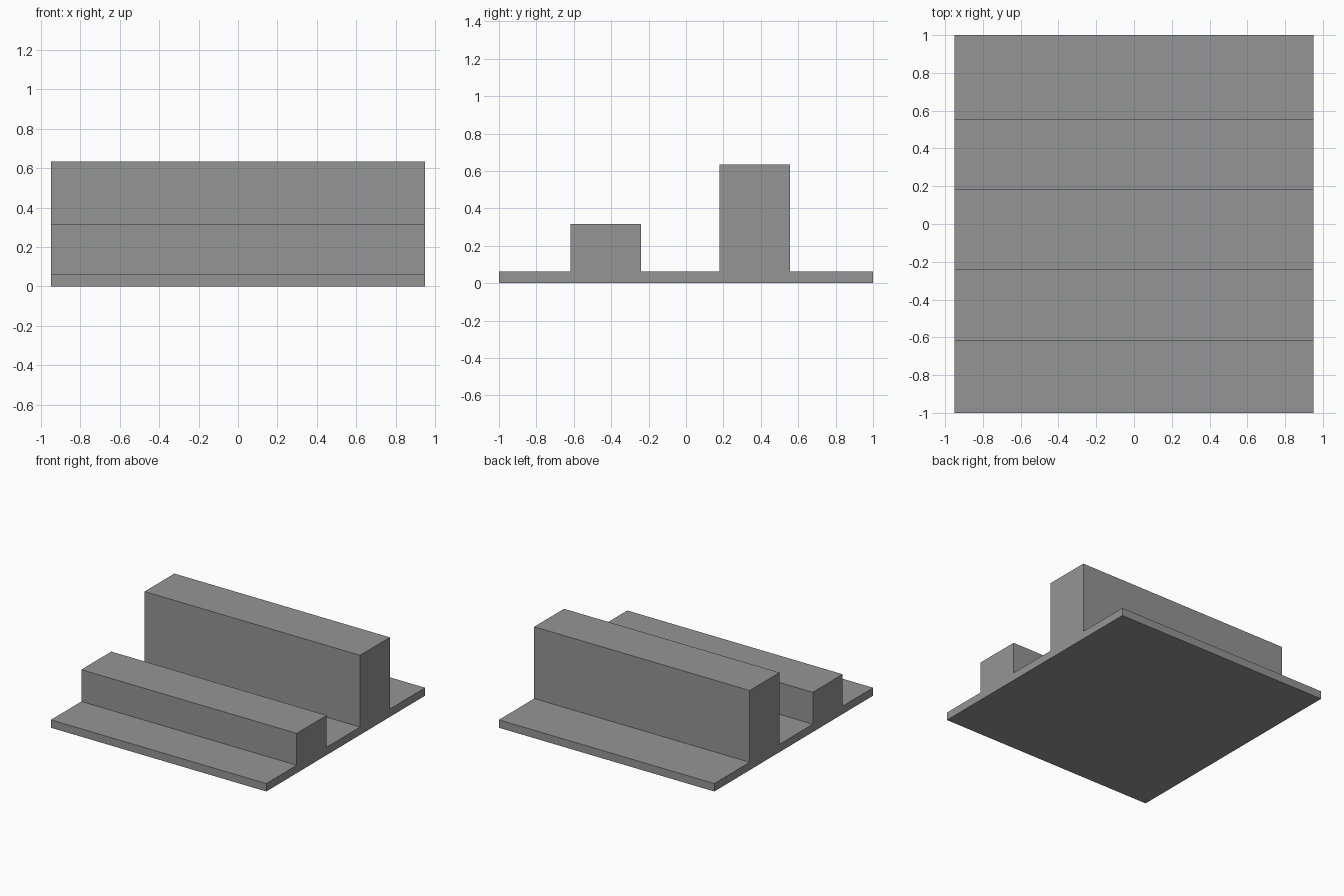
import bpy, bmesh
from mathutils import Vector

if "Cube" in bpy.data.objects:
    bpy.data.objects.remove(bpy.data.objects["Cube"])

HALF_LENGTH = 0.95
BASE_TOP, LOW_TOP, HIGH_TOP = 0.063, 0.317, 0.635

# Stepped side profile (y, z): base plate with a low front rail and a tall rear rail
profile = [
    (-1.0, 0.0), (1.0, 0.0), (1.0, BASE_TOP),
    (0.555, BASE_TOP), (0.555, HIGH_TOP), (0.18, HIGH_TOP), (0.18, BASE_TOP),
    (-0.24, BASE_TOP), (-0.24, LOW_TOP), (-0.617, LOW_TOP), (-0.617, BASE_TOP),
    (-1.0, BASE_TOP),
]

# Extrude the profile along x into one solid
bm = bmesh.new()
end = bm.faces.new([bm.verts.new((-HALF_LENGTH, y, z)) for y, z in profile])
out = bmesh.ops.extrude_face_region(bm, geom=[end], use_keep_orig=True)
moved = [g for g in out["geom"] if isinstance(g, bmesh.types.BMVert)]
bmesh.ops.translate(bm, verts=moved, vec=Vector((2 * HALF_LENGTH, 0, 0)))
bmesh.ops.recalc_face_normals(bm, faces=bm.faces)

mesh = bpy.data.meshes.new("railed_base")
bm.to_mesh(mesh)
bm.free()

# Plain grey all over
grey = bpy.data.materials.new("mid grey")
grey.diffuse_color = (0.3, 0.3, 0.3, 1)
grey.use_nodes = True
grey.node_tree.nodes["Principled BSDF"].inputs["Base Color"].default_value = grey.diffuse_color
mesh.materials.append(grey)

bpy.context.collection.objects.link(bpy.data.objects.new("railed_base", mesh))
